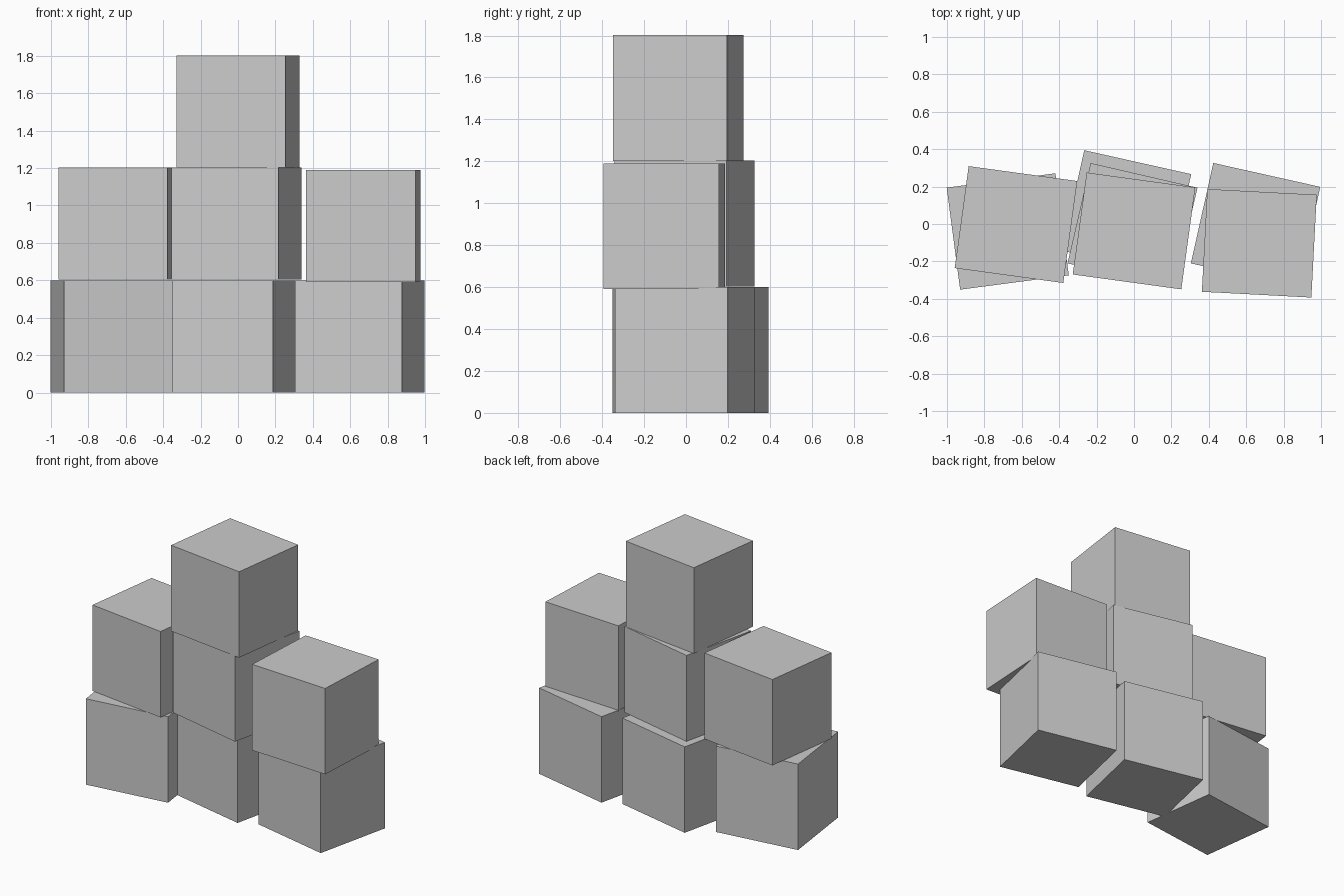
import bpy
from math import radians

cube = bpy.data.objects.get("Cube")
if cube:
    bpy.data.objects.remove(cube, do_unlink=True)

# Plain grey for every block
grey = bpy.data.materials.new("light_grey")
grey.use_nodes = True
colour = (0.6, 0.6, 0.6, 1)
grey.diffuse_color = colour
grey.node_tree.nodes["Principled BSDF"].inputs["Base Color"].default_value = colour

WIDTH, DEPTH, HEIGHT = 0.586, 0.55, 0.6


def block(name, x, y, base, turn):
    """Add one box standing at height base, turned about z."""
    bpy.ops.mesh.primitive_cube_add(
        size=1, location=(x, y, base + HEIGHT / 2), rotation=(0, 0, radians(turn)))
    obj = bpy.context.object
    obj.name = name
    obj.scale = (WIDTH, DEPTH, HEIGHT)
    obj.data.materials.append(grey)


# Bottom row
block("bottom_right_block", -0.675, -0.04, 0, 7.5)
block("bottom_middle_block", -0.04, 0.062, 0, -12.6)
block("bottom_left_block", 0.65, -0.006, 0, -12.6)

# Middle row
block("middle_right_block", -0.631, -0.003, 0.603, -7.8)
block("middle_centre_block", -0.008, -0.008, 0.603, -13)
block("middle_left_block", 0.67, -0.103, 0.59, -3)

# Top of the stack
block("top_block", 0, -0.037, 1.202, -7.8)
